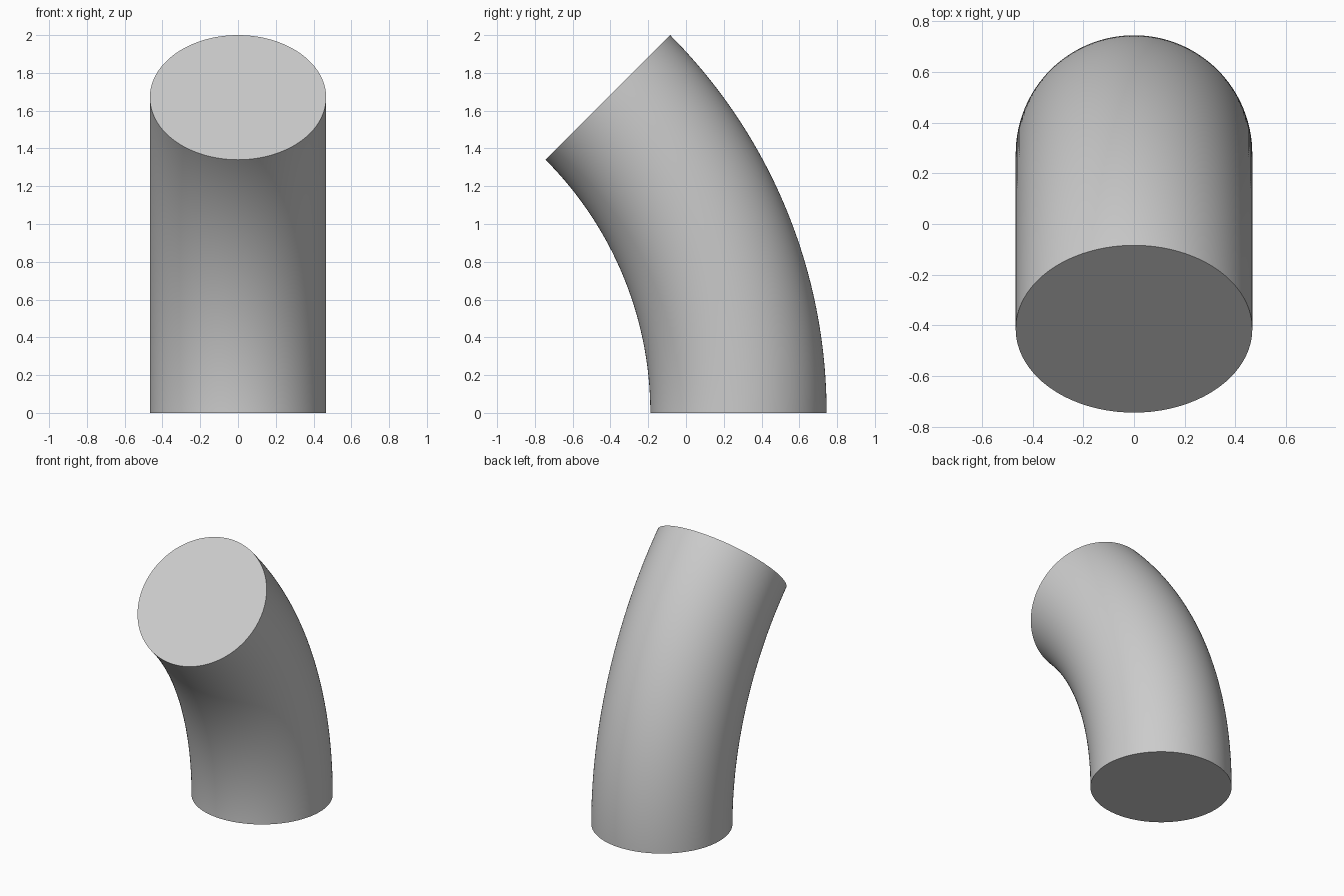
import bpy, bmesh, math
from mathutils import Matrix, Vector

if "Cube" in bpy.data.objects:
    bpy.data.objects.remove(bpy.data.objects["Cube"])

TUBE_R = 0.4666          # tube radius
BEND_R = 2.3618          # radius of the bend's centre line
PIVOT = Vector((0, -2.084, 0))
SIDES, STEPS = 128, 64

# Single flat colour
grey = bpy.data.materials.new("light_grey")
grey.diffuse_color = (0.6, 0.6, 0.6, 1)
grey.use_nodes = True
grey.node_tree.nodes["Principled BSDF"].inputs["Base Color"].default_value = grey.diffuse_color

# Bent solid cylinder: a ring swept 45 degrees around the x axis
bm = bmesh.new()
ring = bmesh.ops.create_circle(
    bm, segments=SIDES, radius=TUBE_R,
    matrix=Matrix.Translation(PIVOT + Vector((0, BEND_R, 0))))
edges = list({e for v in ring["verts"] for e in v.link_edges})
bmesh.ops.spin(bm, geom=ring["verts"] + edges, cent=PIVOT, axis=(1, 0, 0),
               angle=math.radians(45), steps=STEPS)

# Flat end caps
bmesh.ops.holes_fill(bm, edges=[e for e in bm.edges if e.is_boundary], sides=0)
bmesh.ops.recalc_face_normals(bm, faces=bm.faces)

mesh = bpy.data.meshes.new("bent_cylinder")
bm.to_mesh(mesh)
bm.free()
mesh.materials.append(grey)
tube = bpy.data.objects.new("bent_cylinder", mesh)
bpy.context.collection.objects.link(tube)

# Smooth walls, sharp cap rims
bpy.context.view_layer.objects.active = tube
tube.select_set(True)
bpy.ops.object.shade_smooth_by_angle(angle=math.radians(30))
